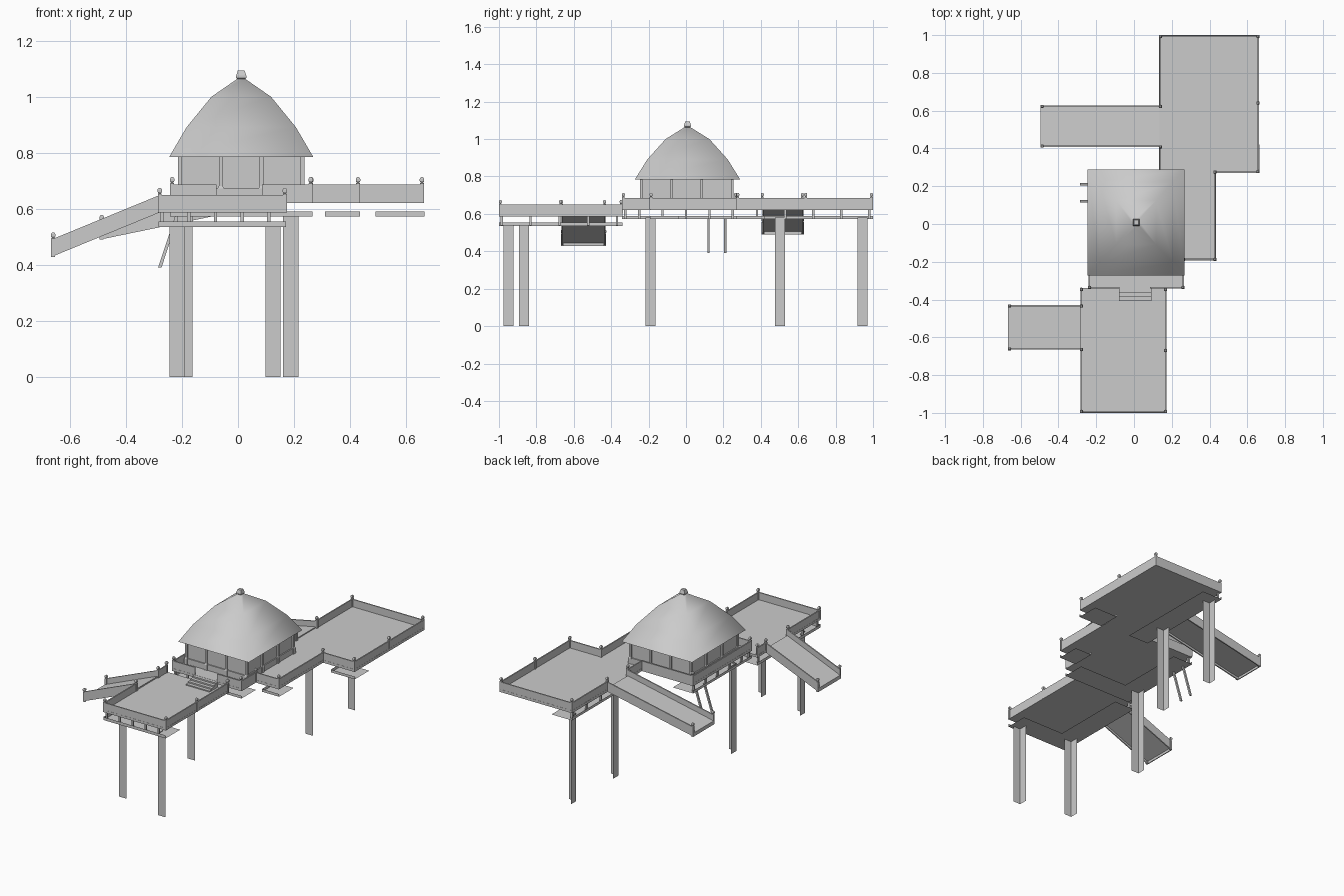
import bpy, bmesh
from mathutils import Vector

old = bpy.data.objects.get("Cube")
if old:
    bpy.data.objects.remove(old, do_unlink=True)

grey = bpy.data.materials.new("weathered_grey")
grey.use_nodes = True
grey.diffuse_color = (0.6, 0.6, 0.6, 1)
grey.node_tree.nodes["Principled BSDF"].inputs["Base Color"].default_value = (0.6, 0.6, 0.6, 1)


def finish(name, bm):
    mesh = bpy.data.meshes.new(name)
    bm.to_mesh(mesh)
    bm.free()
    mesh.materials.append(grey)
    ob = bpy.data.objects.new(name, mesh)
    bpy.context.collection.objects.link(ob)
    return ob


def box(name, x, y, z, drop=0, open_sides=()):
    """Box from ranges; drop lowers the low-x end, open_sides removes faces by normal."""
    bm = bmesh.new()
    bmesh.ops.create_cube(bm, size=1)
    gone = [f for f in bm.faces for s in open_sides if f.normal.dot(Vector(s)) > 0.9]
    bmesh.ops.delete(bm, geom=gone, context='FACES')
    for v in bm.verts:
        low = v.co.x < 0
        v.co = [r[0] if c < 0 else r[1] for c, r in zip(v.co, (x, y, z))]
        if low:
            v.co.z -= drop
    return finish(name, bm)


def tapered(name, cx, cy, rings):
    """Square stack of (half x, half y, z) rings."""
    bm = bmesh.new()
    loops = [[bm.verts.new((cx + sx * hx, cy + sy * hy, z))
              for sx, sy in ((-1, -1), (1, -1), (1, 1), (-1, 1))] for hx, hy, z in rings]
    for a, b in zip(loops, loops[1:]):
        for i in range(4):
            j = (i + 1) % 4
            bm.faces.new((a[i], a[j], b[j], b[i]))
    bm.faces.new(loops[0][::-1])
    bm.faces.new(loops[-1])
    return finish(name, bm)


T = 0.008  # rail panel thickness


def rail(name, a, b, z):
    xs, ys = sorted((a[0], b[0])), sorted((a[1], b[1]))
    box(name, (xs[0] - T / 2, xs[1] + T / 2), (ys[0] - T / 2, ys[1] + T / 2), z)


def rail_post(name, x, y, z):
    """Post with a small rounded cap, z is the foot."""
    tapered(name, x, y, [(w, w, z + h) for w, h in (
        (.007, 0), (.007, .066), (.004, .068), (.008, .074), (.008, .082), (.004, .088))])


# Legs: angle sections made of two sheets
for x, y, top in ((-.217, -.868, .54), (.125, -.95, .54), (-.19, -.19, .58),
                  (.188, .502, .58), (.188, .942, .58)):
    box("leg", (x - .027, x + .027), (y - .026, y + .028), (0, top),
        open_sides=((1, 0, 0), (0, 1, 0), (0, 0, 1), (0, 0, -1)))

# Decks
box("front_deck", (-.284, .172), (-1, -.34), (.587, .602))
box("hut_deck", (-.242, .265), (-.342, .27), (.62, .637))
box("side_deck", (.265, .433), (-.192, .27), (.62, .637))
box("rear_deck", (.133, .663), (.27, 1), (.62, .637))

# Lower bands along the front and right-hand edges, open above and behind
BACK, SIDE, TOP, FRONT = (0, 1, 0), (1, 0, 0), (0, 0, 1), (0, -1, 0)
W = .15
for name, x, y, z in (("front", (-.284, .172), (-1, -.34), (.535, .555)),
                      ("hut", (-.242, .265), (-.342, .27), (.572, .59))):
    box(name + "_band", x, (y[0], y[0] + W), z, open_sides=(BACK, SIDE, TOP))
    box(name + "_side_band", (x[0], x[0] + W), (y[0] + W, y[1]), z,
        open_sides=(BACK, SIDE, TOP, FRONT))
box("side_band", (.31, .435), (-.192, -.04), (.572, .59), open_sides=(BACK, SIDE, TOP))
box("rear_corner_band", (.49, .665), (.27, .42), (.572, .59), open_sides=(BACK, SIDE, TOP))
box("rear_side_band", (.133, .133 + W), (.29, 1), (.572, .59),
    open_sides=(BACK, SIDE, TOP, FRONT))


def spacer(x, y, z):
    box("spacer", (x - .006, x + .006), (y - .006, y + .006), z)


# Short blocks between the bands and the decks
for i in range(5):
    spacer(-.27 + i * .095, -.985, (.537, .59))
    spacer(-.27, -.985 + i * .154, (.537, .59))
    spacer(-.23 + i * .09, -.325, (.574, .622))
    spacer(-.23, -.25 + i * .125, (.574, .622))
    spacer(.147, .38 + i * .15, (.574, .622))

# Deck rails
LOW, HIGH = (.602, .65), (.637, .686)
L, R = -.279, .167
for a, b in (((L, -.995), (R, -.995)), ((R, -.995), (R, -.34)),
             ((L, -.995), (L, -.665)), ((L, -.43), (L, -.34))):
    rail("front_rail", a, b, LOW)
for a, b in (((-.237, -.337), (-.08, -.337)), ((.09, -.337), (.261, -.337)),
             ((-.237, -.337), (-.237, .266)), ((-.237, .266), (.138, .266)),
             ((.261, -.337), (.261, -.187)), ((.261, -.187), (.428, -.187)),
             ((.428, -.187), (.428, .275)), ((.428, .275), (.658, .275)),
             ((.658, .275), (.658, .995)), ((.138, .995), (.658, .995)),
             ((.138, .625), (.138, .995)), ((.138, .266), (.138, .408))):
    rail("rear_rail", a, b, HIGH)

# Rail posts
for p in ((L, -.993), (R, -.993), (R, -.67), (L, -.665), (L, -.435), (L, -.347), (R, -.347)):
    rail_post("front_post", *p, .587)
for p in ((-.235, -.335), (.259, -.335), (.261, -.187), (.428, -.187), (.428, .275),
          (.656, .277), (.656, .64), (.656, .992), (.14, .992), (.14, .622),
          (.14, .408), (-.235, .265)):
    rail_post("rear_post", *p, .625)


# Ramps with sloping side rails that reach below the floor, and a lip at the low end
def ramp(name, x, y, z, drop):
    box(name + "_floor", x, y, (z + .014, z + .024), drop)
    box(name + "_lip", (x[0], x[0] + .006), y, (z - drop, z - drop + .018))
    for y0 in (y[0], y[1] - T):
        box(name + "_rail", x, (y0, y0 + T), (z, z + .062), drop)
        rail_post(name + "_post", x[0] + .008, y0 + T / 2, z - drop)


ramp("front_ramp", (-.667, -.28), (-.665, -.43), (.587), .159)
ramp("rear_ramp", (-.494, .135), (.408, .627), (.62), .13)

# Steps between front deck and hut deck
for i in range(4):
    box("step", (-.08, .093), (-.43 + i * .0225, -.34), (.6 + i * .009, .609 + i * .009))

# Hut walls, sill and columns
CX, CY = .0115, .004
box("hut_wall", (-.205, .228), (-.238, .246), (.637, .79))
box("hut_sill", (-.212, .235), (-.245, .253), (.637, .675))
for i in range(4):
    for j in range(4):
        if i in (0, 3) or j in (0, 3):
            x, y = CX - .219 + i * .146, CY - .243 + j * .162
            tapered("hut_column", x, y, ((.011, .011, .637), (.011, .011, .672),
                                         (.007, .007, .682), (.007, .007, .79)))

# Bell-shaped square roof and finial
roof = tapered("roof", CX, .008, ((.257, .281, .785), (.195, .215, .891),
                                  (.106, .117, 1.0), (.012, .013, 1.065)))
for p in roof.data.polygons:
    p.use_smooth = abs(p.normal.z) < 0.99
tapered("roof_finial", CX, .008, ((.01, .01, 1.058), (.018, .018, 1.067),
                                  (.018, .018, 1.075), (.012, .012, 1.094)))

# Slanting struts at the hut side
for y in (.12, .21):
    strut = box("strut", (-.285, -.273), (y - .006, y + .006), (.39, .575))
    for v in strut.data.vertices:
        v.co.x += (v.co.z - .39) * .33
